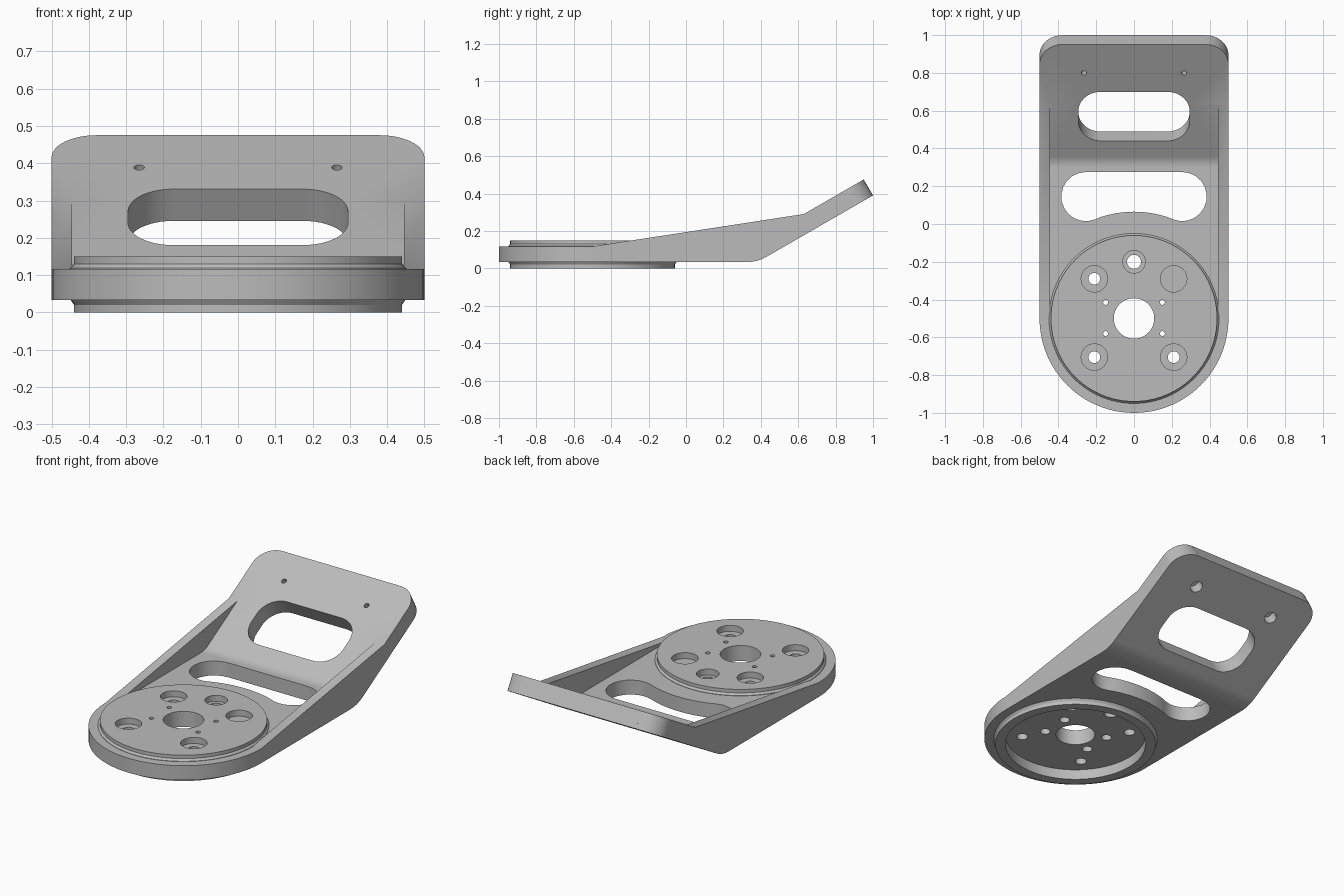
import bpy, bmesh, math
from mathutils import Matrix, Vector

cube = bpy.data.objects.get("Cube")
if cube:
    bpy.data.objects.remove(cube, do_unlink=True)

grey = bpy.data.materials.new("machined grey")
grey.use_nodes = True
grey.diffuse_color = (0.5, 0.5, 0.5, 1)
grey.node_tree.nodes["Principled BSDF"].inputs["Base Color"].default_value = (0.5, 0.5, 0.5, 1)

BOTTOM, TOP = 0.033, 0.117
HUB = Vector((0, -0.5))
# Frame of the sloping plate: y runs up the slope, z is its normal
SLOPE = Matrix.Translation((0, 0.33, TOP)) @ Matrix.Rotation(math.radians(30), 4, 'X')
# Frame for side profiles: local (x, y, z) becomes world (y, z, x)
SIDE = Matrix(((0, 0, 1, 0), (1, 0, 0, 0), (0, 1, 0, 0), (0, 0, 0, 1)))


def arc(cx, cy, r, a0, a1, n=12):
    angles = [math.radians(a0 + (a1 - a0) * i / n) for i in range(n + 1)]
    return [(cx + r * math.cos(a), cy + r * math.sin(a)) for a in angles]


def bend(y, z, t, n=6):
    """Rounded corner from level to the 30 degree slope."""
    a, b, c = Vector((y - t, z)), Vector((y, z)), Vector((y + t * 0.866, z + t * 0.5))
    return [tuple(a * (1 - s) ** 2 + b * 2 * s * (1 - s) + c * s * s)
            for s in (i / n for i in range(n + 1))]


def prism(name, points, z0, z1, frame=Matrix()):
    bm = bmesh.new()
    face = bm.faces.new([bm.verts.new((x, y, z0)) for x, y in points])
    out = bmesh.ops.extrude_face_region(bm, geom=[face])
    top = [v for v in out["geom"] if isinstance(v, bmesh.types.BMVert)]
    bmesh.ops.translate(bm, verts=top, vec=(0, 0, z1 - z0))
    return finish_mesh(name, bm, frame)


def finish_mesh(name, bm, frame=Matrix()):
    bm.transform(frame)
    bmesh.ops.recalc_face_normals(bm, faces=bm.faces)
    mesh = bpy.data.meshes.new(name)
    bm.to_mesh(mesh)
    bm.free()
    mesh.materials.append(grey)
    obj = bpy.data.objects.new(name, mesh)
    bpy.context.collection.objects.link(obj)
    return obj


def hole(x, y, r, z0, z1, frame=Matrix(), n=32):
    return prism("hole_cutter", arc(x, y, r, 0, 360, n)[:-1], z0, z1, frame)


def lathe(name, profile, n=96):
    """Closed ring profile spun round the hub axis."""
    bm = bmesh.new()
    rings = []
    for i in range(n):
        a = 2 * math.pi * i / n
        rings.append([bm.verts.new((r * math.cos(a), HUB.y + r * math.sin(a), z))
                      for r, z in profile])
    for i, ring in enumerate(rings):
        nxt = rings[(i + 1) % n]
        for j in range(len(profile)):
            k = (j + 1) % len(profile)
            bm.faces.new((ring[j], nxt[j], nxt[k], ring[k]))
    return finish_mesh(name, bm)


def cut(obj, cutter, operation='DIFFERENCE'):
    bpy.context.view_layer.objects.active = obj
    mod = obj.modifiers.new("cut", 'BOOLEAN')
    mod.operation, mod.solver, mod.object = operation, 'EXACT', cutter
    bpy.ops.object.modifier_apply(modifier=mod.name)
    bpy.data.objects.remove(cutter, do_unlink=True)


def shade(obj):
    bpy.ops.object.select_all(action='DESELECT')
    obj.select_set(True)
    bpy.context.view_layer.objects.active = obj
    bpy.ops.object.shade_smooth_by_angle(angle=math.radians(25))
    obj.modifiers.new("even_normals", 'WEIGHTED_NORMAL').keep_sharp = True


# Bent bracket with its side ribs, from the side profile
rib_peak = (0.63, TOP + 0.3 * math.tan(math.radians(30)))
profile = [(-1.1, BOTTOM)] + bend(0.381, BOTTOM, 0.06) + [
    (1.0, 0.39), (0.95, 0.475), rib_peak, (-0.5, TOP), (-1.1, TOP)]
bracket = prism("bracket", profile, -0.6, 0.6, SIDE)

# Round front and straight sides
outline = arc(0, HUB.y, 0.5, 180, 360, 48) + [(0.5, 1.2), (-0.5, 1.2)]
cut(bracket, prism("outline_cutter", outline, -0.2, 0.8), 'INTERSECT')

# Pocket between the ribs
pocket = [(-0.5, TOP)] + bend(0.33, TOP, 0.03) + [rib_peak, (0.63, 0.6), (-0.5, 0.6)]
cut(bracket, prism("pocket_cutter", pocket, -0.445, 0.445, SIDE))

# Bore for the hub disc
cut(bracket, hole(0, HUB.y, 0.42, -0.2, 0.4, n=96))

# Bean-shaped window hugging the disc
lobe = math.degrees(math.atan2(0.645, 0.255))
bean = (arc(0.255, 0.145, 0.13, lobe - 180, 90)
        + arc(-0.255, 0.145, 0.13, 90, 360 - lobe)
        + arc(0, HUB.y, 0.565, 180 - lobe, lobe, 16)[1:-1])
cut(bracket, prism("bean_cutter", bean, -0.2, 0.4))

# Rounded window in the slope
window = []
for sx, sy, start in ((1, 1, 0), (-1, 1, 90), (-1, -1, 180), (1, -1, 270)):
    window += arc(sx * 0.175, 0.277 + sy * 0.03, 0.12, start, start + 90)
cut(bracket, prism("window_cutter", window, -0.3, 0.2, SLOPE))

# Rounded top corners and counterbored screw holes
corner = arc(0.38, 0.596, 0.12, 0, 90) + [(0.38, 0.9), (0.6, 0.9), (0.6, 0.596)]
for side in (-1, 1):
    cut(bracket, prism("corner_cutter", [(side * x, y) for x, y in corner], -0.3, 0.2, SLOPE))
    cut(bracket, hole(side * 0.265, 0.543, 0.014, -0.3, 0.2, SLOPE))
    cut(bracket, hole(side * 0.265, 0.543, 0.035, -0.3, -0.04, SLOPE))
shade(bracket)

# Hub disc with a recess underneath
disc = lathe("hub_disc", [
    (0.107, 0.06), (0.385, 0.06), (0.385, 0), (0.44, 0), (0.44, 0.02), (0.45, BOTTOM + 0.002),
    (0.45, TOP + 0.002), (0.44, 0.13), (0.44, 0.15), (0.107, 0.15)])

# Counterbored bolt holes
bolts = [(0, -0.2, 0.06, 0.037)]
for side in (-1, 1):
    bolts += [(side * 0.21, y, 0.07, 0.031) for y in (-0.29, -0.705)]
for x, y, outer, inner in bolts:
    cut(disc, hole(x, y, inner, -0.2, 0.4))
    cut(disc, hole(x, y, outer, 0.115, 0.4))

# Small screw holes, counterbored from below
for x in (-0.15, 0.15):
    for y in (-0.415, -0.58):
        cut(disc, hole(x, y, 0.013, -0.2, 0.4))
        cut(disc, hole(x, y, 0.028, -0.2, 0.1))
shade(disc)
